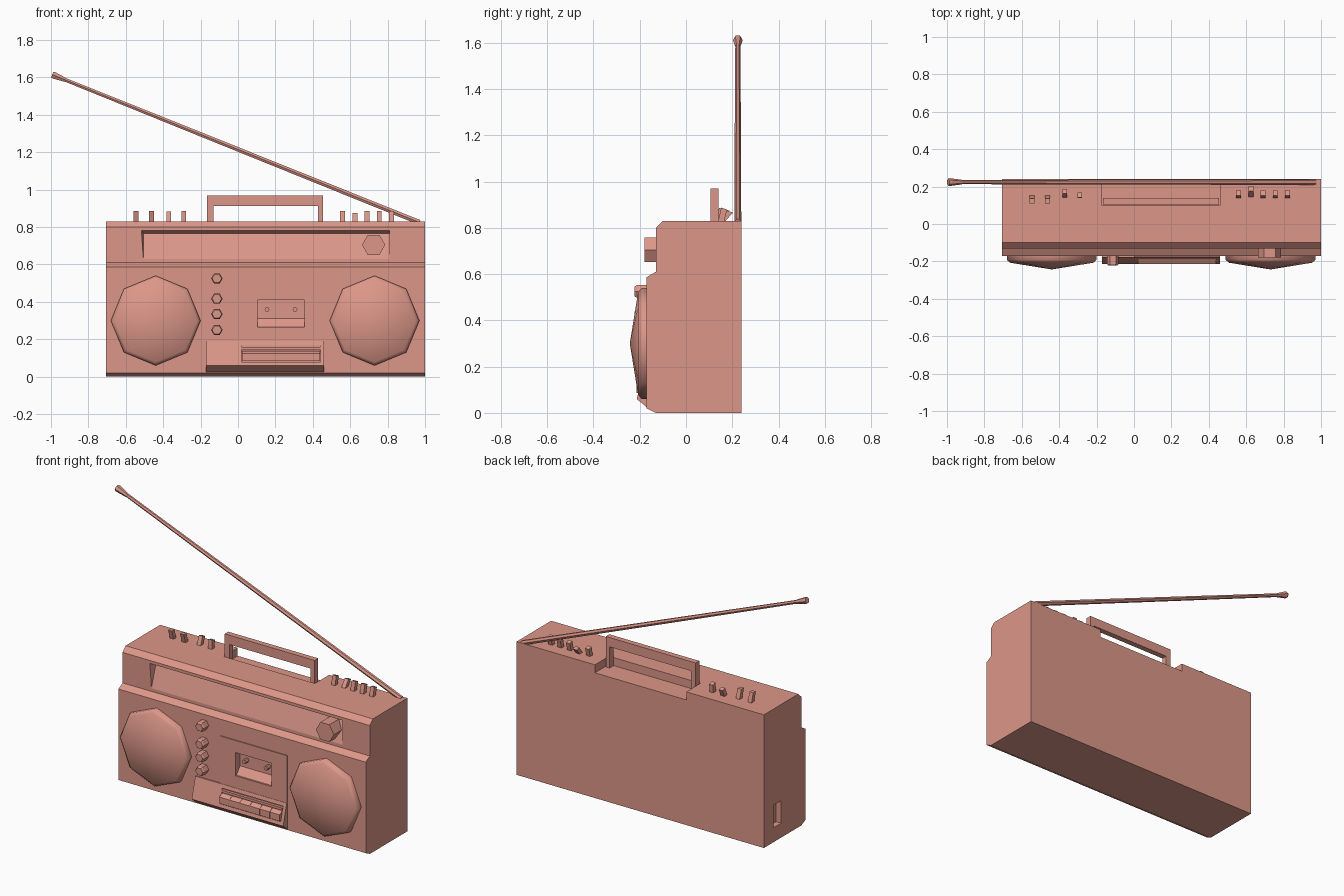
import bpy, bmesh, math
from mathutils import Vector

if "Cube" in bpy.data.objects:
    bpy.data.objects.remove(bpy.data.objects["Cube"])

plastic = bpy.data.materials.new("red_brown_plastic")
plastic.diffuse_color = (0.72, 0.31, 0.25, 1)
plastic.use_nodes = True
plastic.node_tree.nodes["Principled BSDF"].inputs["Base Color"].default_value = plastic.diffuse_color


def finish(name, bm):
    bmesh.ops.recalc_face_normals(bm, faces=bm.faces)
    me = bpy.data.meshes.new(name)
    bm.to_mesh(me)
    bm.free()
    me.materials.append(plastic)
    ob = bpy.data.objects.new(name, me)
    bpy.context.collection.objects.link(ob)
    return ob


def prism(name, profile, x0, x1):
    """Extrude a (y, z) profile along x."""
    bm = bmesh.new()
    f = bm.faces.new([bm.verts.new((x0, y, z)) for y, z in profile])
    ext = bmesh.ops.extrude_face_region(bm, geom=[f])["geom"]
    bmesh.ops.translate(bm, vec=(x1 - x0, 0, 0),
                        verts=[v for v in ext if isinstance(v, bmesh.types.BMVert)])
    return finish(name, bm)


def box(name, x0, x1, y0, y1, z0, z1):
    return prism(name, [(y0, z0), (y1, z0), (y1, z1), (y0, z1)], x0, x1)


def lathe(name, start, direction, rings, sides, phase=0.0):
    """Stack of (distance, radius) rings along a direction; radius 0 makes an apex."""
    d = Vector(direction).normalized()
    u = d.cross(Vector((0, 0, 1))).normalized()
    w = u.cross(d)
    bm = bmesh.new()
    loops = []
    for t, r in rings:
        c = Vector(start) + d * t
        n = sides if r > 0 else 1
        angles = [phase + 2 * math.pi * i / sides for i in range(n)]
        loops.append([bm.verts.new(c + u * r * math.cos(a) + w * r * math.sin(a)) for a in angles])
    for a, b in zip(loops, loops[1:]):
        for i in range(sides):
            j = (i + 1) % sides
            bm.faces.new([a[i], a[j], b[0]] if len(b) == 1 else [a[i], a[j], b[j], b[i]])
    bm.faces.new(loops[0])
    if len(loops[-1]) > 1:
        bm.faces.new(loops[-1])
    return finish(name, bm)


def cut(ob, *cutters):
    for c in cutters:
        m = ob.modifiers.new("cut", "BOOLEAN")
        m.operation, m.solver, m.object = "DIFFERENCE", "EXACT", c
    bpy.context.view_layer.update()
    me = bpy.data.meshes.new_from_object(ob.evaluated_get(bpy.context.evaluated_depsgraph_get()))
    ob.modifiers.clear()
    ob.data = me


# Cutters
display_cut = prism("display_cutter", [(-0.145, 0.787), (-0.085, 0.765), (-0.13, 0.63), (-0.145, 0.63)], -0.52, 0.81)
for v in display_cut.data.vertices:  # slanted left end of the display window
    if v.co.x < 0 and v.co.y > -0.14:
        v.co.x += 0.014
notch_cut = box("handle_notch_cutter", -0.17, 0.46, 0.10, 0.30, 0.78, 0.90)
socket_cut = box("socket_cutter", -0.75, -0.67, 0.07, 0.145, 0.09, 0.23)
tape_cut = prism("tape_cutter", [(-0.25, 0.41), (-0.13, 0.41), (-0.13, 0.31), (-0.165, 0.265), (-0.25, 0.265)], 0.105, 0.355)
key_cut = box("key_cutter", 0.02, 0.44, -0.30, -0.175, 0.08, 0.168)

# Main case
case = prism("case", [(0.24, 0), (0.24, 0.83), (-0.10, 0.83), (-0.13, 0.80), (-0.13, 0.61),
                      (-0.17, 0.587), (-0.17, 0.02), (-0.13, 0)], -0.705, 1.0)
cut(case, display_cut, notch_cut, socket_cut, tape_cut)

# Cassette door and the sloped key tray below it
door = box("cassette_door", 0.0, 0.46, -0.176, -0.16, 0.15, 0.485)
cut(door, tape_cut)
tray = prism("key_tray", [(-0.16, 0.19), (-0.178, 0.19), (-0.213, 0.06), (-0.17, 0.025), (-0.16, 0.025)], -0.17, 0.46)
cut(tray, key_cut)
for x in (0.155, 0.305):
    lathe("tape_spindle", (x, -0.12, 0.36), (0, -1, 0), [(0, 0.013), (0.045, 0.013)], 6)
box("key_rail", 0.02, 0.44, -0.193, -0.17, 0.145, 0.16)
for i in range(6):
    x = 0.022 + i * 0.0695
    prism("play_key", [(-0.17, 0.138), (-0.193, 0.138), (-0.214, 0.125), (-0.214, 0.085), (-0.17, 0.085)], x, x + 0.068)

# Speakers
for x in (-0.44, 0.73):
    s = lathe("speaker", (x, -0.16, 0.30), (0, -1, 0),
              [(0, 0.24), (0.032, 0.24), (0.047, 0.222), (0.083, 0)], 8)
    bpy.context.view_layer.objects.active = s
    s.select_set(True)
    bpy.ops.object.shade_smooth_by_angle(angle=math.radians(70))
    s.select_set(False)

# Front knobs
for z in (0.525, 0.417, 0.335, 0.25):
    lathe("small_knob", (-0.113, -0.16, z), (0, -1, 0), [(0, 0.031), (0.053, 0.031), (0.062, 0.025)], 6)
lathe("tuning_knob", (0.725, -0.08, 0.705), (0, -1, 0), [(0, 0.062), (0.10, 0.062)], 6)

# Levers on top, leaning forward or back
for x, y, lean in ((-0.545, 0.142, -0.02), (-0.463, 0.142, -0.02), (-0.37, 0.15, 0.025), (-0.29, 0.15, 0.005),
                   (0.558, 0.15, 0.015), (0.625, 0.15, 0.04), (0.69, 0.15, 0.015),
                   (0.755, 0.15, 0.015), (0.82, 0.15, 0.015)):
    top = 0.887 - max(0, lean - 0.015) * 0.5
    prism("lever", [(y - 0.013, 0.82), (y + 0.013, 0.82), (y + 0.013 + lean, top - 0.008 * (lean > 0)),
                    (y - 0.013 + lean, top)], x - 0.013, x + 0.013)

# Carrying handle
handle = box("handle", -0.165, 0.455, 0.105, 0.14, 0.775, 0.97)
hole = box("handle_cutter", -0.132, 0.428, 0.05, 0.20, 0.70, 0.912)
cut(handle, hole)

# Antenna with flared tip
base, tip = Vector((0.97, 0.224, 0.825)), Vector((-0.993, 0.224, 1.615))
length = (tip - base).length
lathe("antenna", base, tip - base, [(0, 0.015), (length * 0.5, 0.0135), (length - 0.06, 0.011)], 6)
lathe("antenna_tip", base, tip - base, [(length - 0.08, 0.012), (length - 0.01, 0.021), (length, 0.019)], 6)

for c in (display_cut, notch_cut, socket_cut, tape_cut, key_cut, hole):
    bpy.data.objects.remove(c)
